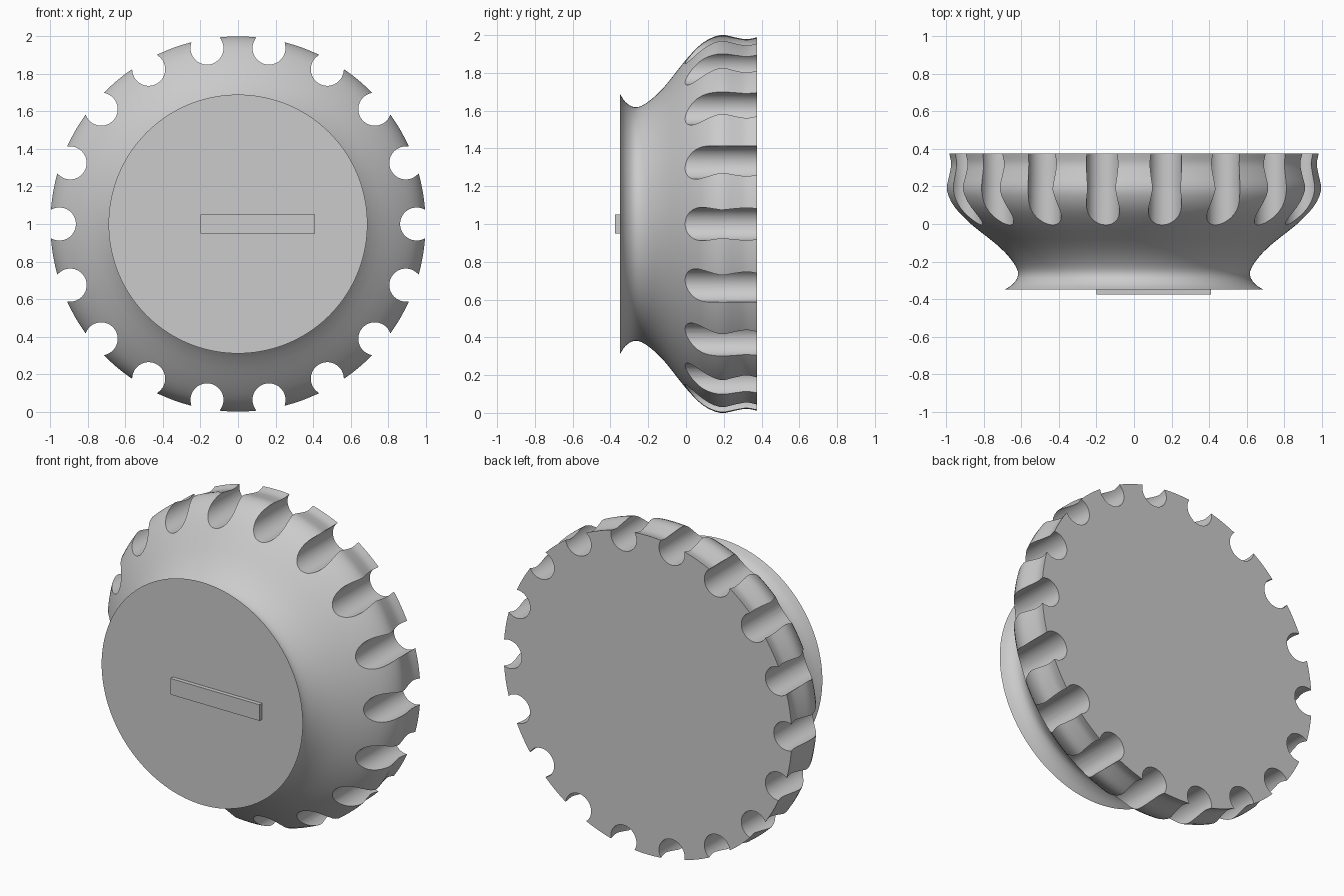
import bpy, bmesh
from math import pi, radians
from mathutils import Matrix, Vector

cube = bpy.data.objects.get("Cube")
if cube:
    bpy.data.objects.remove(cube)

AXIS = Vector((0, 0, 1))      # point on the knob's front-to-back axis
NOTCHES = 18


def make_object(name, bm):
    bmesh.ops.recalc_face_normals(bm, faces=bm.faces)
    mesh = bpy.data.meshes.new(name)
    bm.to_mesh(mesh)
    bm.free()
    obj = bpy.data.objects.new(name, mesh)
    bpy.context.collection.objects.link(obj)
    return obj


def smooth_path(points, steps):
    """Catmull-Rom curve through the points."""
    pts = [Vector(p) for p in points]
    pts = [2 * pts[0] - pts[1]] + pts + [2 * pts[-1] - pts[-2]]
    path = []
    for a, b, c, d in zip(pts, pts[1:], pts[2:], pts[3:]):
        for i in range(steps):
            t = i / steps
            path.append((2 * b + (c - a) * t + (2 * a - 5 * b + 4 * c - d) * t ** 2
                         + (3 * b - a - 3 * c + d) * t ** 3) / 2)
    return path + [pts[-2]]


# Knob body: (depth, radius) profile turned around the axis, flat at both ends
profile = [(-0.35, 0.69), (-0.32, 0.645), (-0.27, 0.618), (-0.21, 0.64),
           (-0.12, 0.72), (0, 0.87), (0.09, 0.96), (0.18, 1.0),
           (0.26, 0.988), (0.32, 0.978), (0.375, 0.988)]
bm = bmesh.new()
verts = [bm.verts.new((0, y, AXIS.z + r)) for y, r in smooth_path(profile, 3)]
edges = [bm.edges.new(pair) for pair in zip(verts, verts[1:])]
bmesh.ops.spin(bm, geom=verts + edges, cent=AXIS, axis=(0, 1, 0),
               angle=2 * pi, steps=144, use_merge=True)
bmesh.ops.remove_doubles(bm, verts=bm.verts, dist=0.0001)
bmesh.ops.holes_fill(bm, edges=[e for e in bm.edges if e.is_boundary], sides=0)
body = make_object("knob_body", bm)

# Round grip notches cut along the rim
bm = bmesh.new()
for i in range(NOTCHES):
    turn = Matrix.Rotation((i + 0.5) * 2 * pi / NOTCHES, 4, 'Y')
    place = Matrix.Translation(AXIS) @ turn @ Matrix.Translation((0, 0.2, 0.952))
    bmesh.ops.create_cone(bm, cap_ends=True, segments=40, radius1=0.088,
                          radius2=0.088, depth=0.8,
                          matrix=place @ Matrix.Rotation(pi / 2, 4, 'X'))
cutter = make_object("notch_cutter", bm)
cutter.hide_render = True

cut = body.modifiers.new("notches", 'BOOLEAN')
cut.operation = 'DIFFERENCE'
cut.solver = 'EXACT'
cut.object = cutter
bpy.ops.object.select_all(action='DESELECT')
bpy.context.view_layer.objects.active = body
body.select_set(True)
bpy.ops.object.modifier_apply(modifier=cut.name)
bpy.data.objects.remove(cutter)
bpy.ops.object.shade_smooth_by_angle(angle=radians(30))

# Raised pointer bar on the front face
bm = bmesh.new()
bmesh.ops.create_cube(bm, size=1, matrix=Matrix.Translation((0.105, -0.355, 1))
                      @ Matrix.Diagonal((0.61, 0.04, 0.1, 1)))
make_object("pointer_bar", bm)
